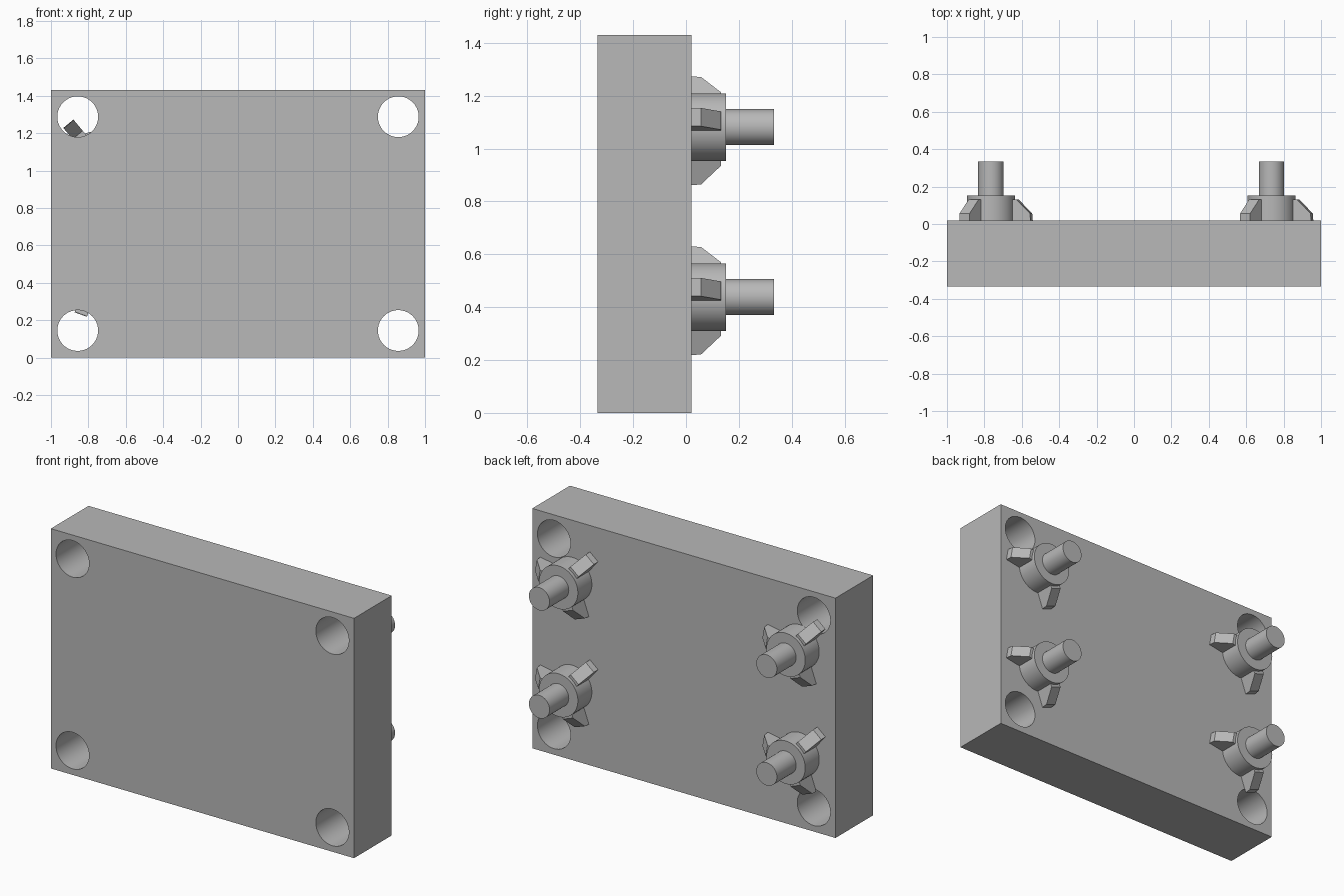
import bpy, bmesh
from math import radians, pi
from mathutils import Matrix, Vector

cube = bpy.data.objects.get("Cube")
if cube:
    bpy.data.objects.remove(cube, do_unlink=True)

grey = bpy.data.materials.new("plain grey")
grey.use_nodes = True
grey.diffuse_color = (0.48, 0.48, 0.48, 1)
grey.node_tree.nodes["Principled BSDF"].inputs["Base Color"].default_value = (0.48, 0.48, 0.48, 1)

BACK = 0.02      # back face of the plate, where the pegs stand
FRONT = -0.335
HEIGHT = 1.43
ALONG_Y = Matrix.Rotation(-pi / 2, 4, 'X')   # turns +z into +y


def add_object(name, bm):
    mesh = bpy.data.meshes.new(name)
    bmesh.ops.recalc_face_normals(bm, faces=bm.faces)
    bm.to_mesh(mesh)
    bm.free()
    mesh.materials.append(grey)
    obj = bpy.data.objects.new(name, mesh)
    bpy.context.collection.objects.link(obj)
    return obj


def activate(obj):
    bpy.ops.object.select_all(action='DESELECT')
    obj.select_set(True)
    bpy.context.view_layer.objects.active = obj


def smooth(obj):
    activate(obj)
    bpy.ops.object.shade_smooth_by_angle(angle=radians(30))


def rod(bm, radius, y0, y1, x=0, z=0):
    place = Matrix.Translation((x, (y0 + y1) / 2, z)) @ ALONG_Y
    bmesh.ops.create_cone(bm, cap_ends=True, segments=64, radius1=radius,
                          radius2=radius, depth=y1 - y0, matrix=place)


def open_base(obj):
    """Remove the faces that lie on the plate."""
    bm = bmesh.new()
    bm.from_mesh(obj.data)
    base = [f for f in bm.faces if all(abs(v.co.y - BACK) < 1e-4 for v in f.verts)]
    bmesh.ops.delete(bm, geom=base, context='FACES')
    bm.to_mesh(obj.data)
    bm.free()


# Plate with four corner holes
bm = bmesh.new()
size = Vector((2, BACK - FRONT, HEIGHT))
bmesh.ops.create_cube(bm, size=1, matrix=Matrix.Translation(
    (0, (BACK + FRONT) / 2, HEIGHT / 2)) @ Matrix.Diagonal(size).to_4x4())
plate = add_object("plate", bm)

bm = bmesh.new()
for x in (-0.857, 0.857):
    for z in (0.145, 1.288):
        rod(bm, 0.109, FRONT - 0.1, BACK + 0.1, x, z)
cutter = add_object("hole_cutter", bm)
cutter.hide_render = True
cut = plate.modifiers.new("holes", 'BOOLEAN')
cut.operation = 'DIFFERENCE'
cut.solver = 'EXACT'
cut.object = cutter
activate(plate)
bpy.ops.object.modifier_apply(modifier=cut.name)
bpy.data.objects.remove(cutter, do_unlink=True)
smooth(plate)

# Hub and pin
bm = bmesh.new()
rod(bm, 0.128, BACK, 0.152)
hub = add_object("hub", bm)
bm = bmesh.new()
rod(bm, 0.068, 0.15, 0.333)
pin = add_object("pin", bm)

# Three sloped fins around the hub, as (radius, y) profiles made thick
profile = [(0.09, BACK), (0.221, BACK), (0.218, 0.057), (0.143, 0.132), (0.09, 0.132)]
HALF = 0.035
bm = bmesh.new()
for degrees in (10, 130, 250):
    turn = Matrix.Rotation(-radians(degrees), 4, 'Y')
    face = bm.faces.new([bm.verts.new(turn @ Vector((r, y, -HALF))) for r, y in profile])
    grown = bmesh.ops.extrude_face_region(bm, geom=[face], use_keep_orig=True)["geom"]
    moved = [g for g in grown if isinstance(g, bmesh.types.BMVert)]
    bmesh.ops.translate(bm, verts=moved, vec=turn @ Vector((0, 0, 2 * HALF)))
fins = add_object("fins", bm)

open_base(hub)
open_base(fins)
smooth(hub)
smooth(pin)

# Place the four pegs
spots = [(x, z, side + "_" + level)
         for x, side in ((0.735, "left"), (-0.765, "right"))
         for z, level in ((1.081, "upper"), (0.438, "lower"))]
for part in (hub, pin, fins):
    base = part.name
    for i, (x, z, label) in enumerate(spots):
        obj = part if i == 0 else part.copy()
        if i:
            bpy.context.collection.objects.link(obj)
        obj.name = label + "_" + base
        obj.location = (x, 0, z)
